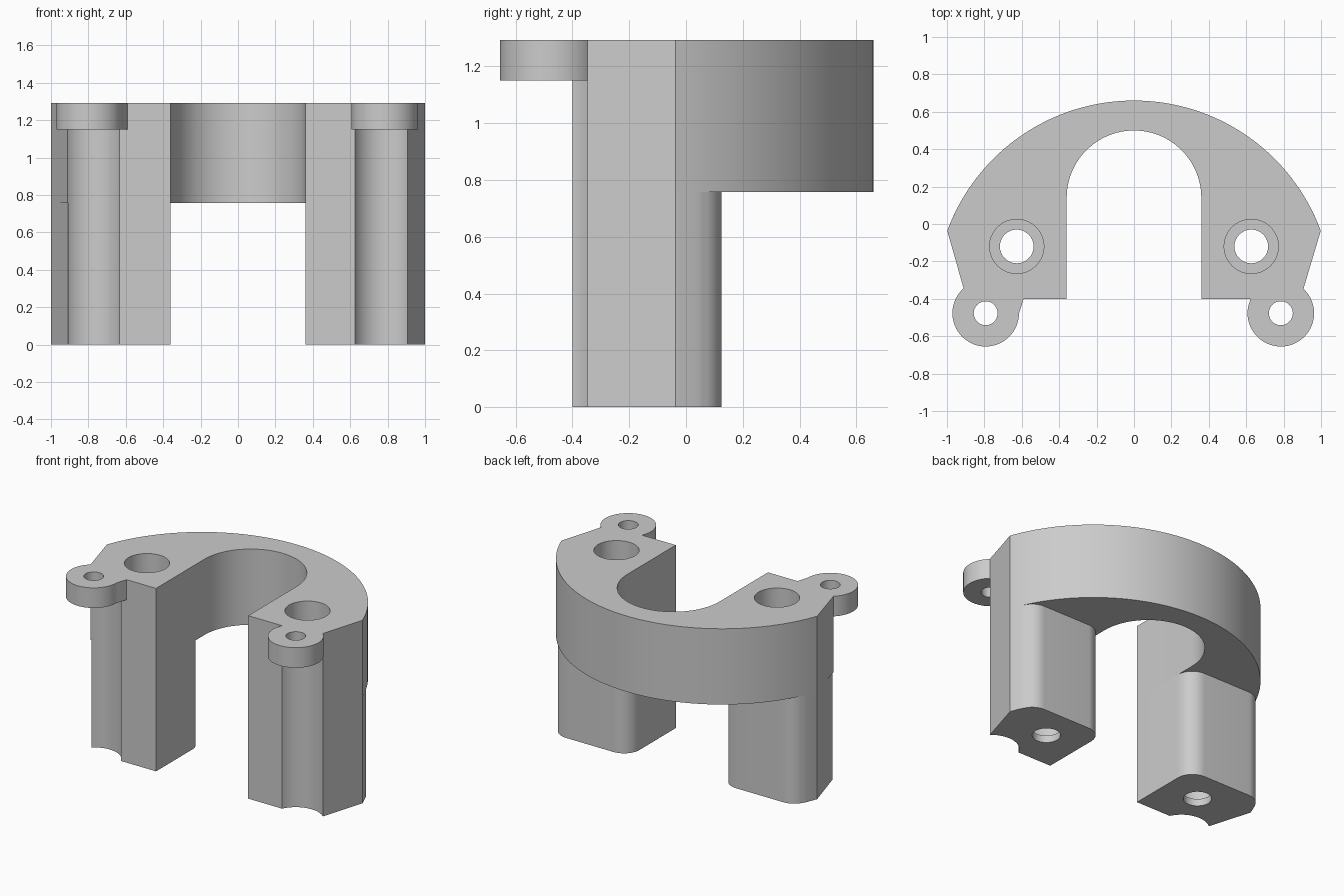
import bpy, bmesh
from math import sin, cos, pi, atan2, radians

if "Cube" in bpy.data.objects:
    bpy.data.objects.remove(bpy.data.objects["Cube"], do_unlink=True)

grey = bpy.data.materials.new("plain grey")
grey.use_nodes = True
GREY = (0.6, 0.6, 0.6, 1)
grey.diffuse_color = GREY
grey.node_tree.nodes["Principled BSDF"].inputs["Base Color"].default_value = GREY

TOP, STEP, EAR_Z, LIP = 1.292, 0.757, 1.15, 0.05
ARC_R, ARC_Y = 1.064, -0.404
EAR_R, EAR_Y = 0.178, -0.477


def arc(cx, cy, r, a0, a1, n):
    return [(cx + r * cos(a0 + (a1 - a0) * i / n),
             cy + r * sin(a0 + (a1 - a0) * i / n)) for i in range(n + 1)]


def circle(cx, cy, r, n=64):
    return arc(cx, cy, r, 0, 2 * pi, n)[:-1]


def prism(name, outline, z0, z1):
    """Extrude a flat outline from z0 to z1."""
    bm = bmesh.new()
    face = bm.faces.new([bm.verts.new((x, y, z0)) for x, y in outline])
    out = bmesh.ops.extrude_face_region(bm, geom=[face])
    verts = [g for g in out["geom"] if isinstance(g, bmesh.types.BMVert)]
    bmesh.ops.translate(bm, verts=verts, vec=(0, 0, z1 - z0))
    bmesh.ops.recalc_face_normals(bm, faces=bm.faces[:])
    mesh = bpy.data.meshes.new(name)
    bm.to_mesh(mesh)
    bm.free()
    mesh.materials.append(grey)
    ob = bpy.data.objects.new(name, mesh)
    bpy.context.collection.objects.link(ob)
    return ob


def combine(ob, tool, operation):
    """Apply a boolean and discard the tool."""
    mod = ob.modifiers.new("boolean", "BOOLEAN")
    mod.operation, mod.object, mod.solver = operation, tool, "EXACT"
    bpy.context.view_layer.objects.active = ob
    bpy.ops.object.modifier_apply(modifier=mod.name)
    bpy.data.objects.remove(tool, do_unlink=True)


def cut(ob, outline, z0, z1):
    combine(ob, prism("cutter", outline, z0, z1), "DIFFERENCE")


# Arched upper body
end = atan2(-0.036 - ARC_Y, 1)
outer = arc(0, ARC_Y, ARC_R, end, pi - end, 72)
inner = arc(0, 0.14, 0.36, pi, 0, 48)
feet_left = [(-0.895, -0.40), (-0.36, -0.40)]
feet_right = [(0.36, -0.40), (0.89, -0.40)]
arch = prism("arched_body", outer + feet_left + inner + feet_right, STEP, TOP)

# Legs below the arch, with rounded rear corners
leg_outline = ([(0.36, -0.40), (0.89, -0.40)]
               + arc(0, ARC_Y, ARC_R, end, radians(25.6), 6)
               + arc(0.85, 0.007, 0.118, radians(28), pi / 2, 12)
               + arc(0.48, 0.005, 0.12, pi / 2, pi, 12))
parts = [arch]
for side, name in ((1, "left"), (-1, "right")):
    leg = prism(name + "_leg", [(side * x, y) for x, y in leg_outline], 0, STEP)
    parts.append(leg)
    ear_x = 0.785 if side > 0 else -0.793
    bore_x = side * 0.627

    # Screw groove down the front and counterbored hole through the body
    for ob in (leg, arch):
        cut(ob, circle(ear_x, EAR_Y, EAR_R), -0.1, EAR_Z)
        cut(ob, circle(bore_x, -0.12, 0.145), LIP, TOP + 0.1)
    cut(leg, circle(bore_x, -0.12, 0.09), -0.1, LIP + 0.1)

    # Mounting ear
    combine(arch, prism("ear", circle(ear_x, EAR_Y, EAR_R), EAR_Z, TOP), "UNION")
    if side < 0:
        web = [(-0.59, -0.37), (-0.59, -0.40), (-0.617, -0.485),
               (-0.70, -0.47), (-0.70, -0.37)]
        combine(arch, prism("web", web, EAR_Z, TOP), "UNION")
    cut(arch, circle(ear_x, EAR_Y, 0.064, 40), EAR_Z - 0.1, TOP + 0.1)

# Smooth curved walls, keep hard edges
for ob in parts:
    bpy.ops.object.select_all(action="DESELECT")
    ob.select_set(True)
    bpy.context.view_layer.objects.active = ob
    bpy.ops.object.shade_smooth_by_angle(angle=radians(14))
